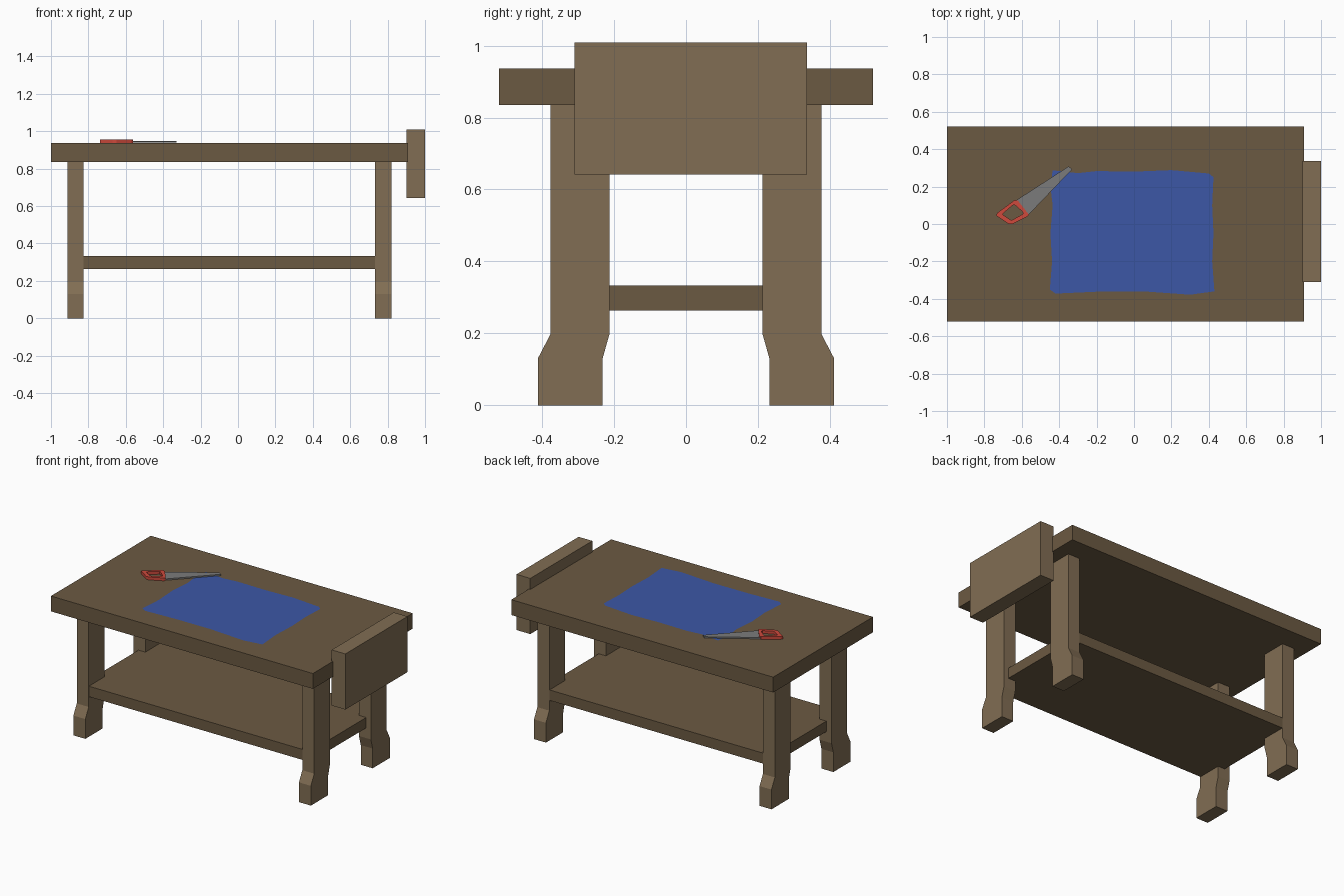
import bpy, bmesh

if "Cube" in bpy.data.objects:
    bpy.data.objects.remove(bpy.data.objects["Cube"])


def material(name, rgb):
    m = bpy.data.materials.new(name)
    m.diffuse_color = (*[(c / 255) ** 2.2 for c in rgb], 1)
    m.use_nodes = True
    m.node_tree.nodes["Principled BSDF"].inputs["Base Color"].default_value = m.diffuse_color
    return m


DARK = material("dark_wood", (107, 90, 68))
LIGHT = material("light_wood", (128, 109, 84))
BLUE = material("blue_paper", (62, 88, 165))
RED = material("red_handle", (205, 75, 62))
STEEL = material("steel", (122, 122, 122))


def finish(name, bm, mat):
    bmesh.ops.recalc_face_normals(bm, faces=bm.faces)
    me = bpy.data.meshes.new(name)
    bm.to_mesh(me)
    bm.free()
    me.materials.append(mat)
    ob = bpy.data.objects.new(name, me)
    bpy.context.collection.objects.link(ob)
    return ob


def prism(name, points, offset, mat):
    """Closed polygon swept along an offset vector."""
    bm = bmesh.new()
    face = bm.faces.new([bm.verts.new(p) for p in points])
    ext = bmesh.ops.extrude_face_region(bm, geom=[face], use_keep_orig=True)
    verts = [v for v in ext["geom"] if isinstance(v, bmesh.types.BMVert)]
    bmesh.ops.translate(bm, verts=verts, vec=offset)
    return finish(name, bm, mat)


def box(name, x, y, z, mat):
    pts = [(x[0], y[0], z[0]), (x[1], y[0], z[0]), (x[1], y[1], z[0]), (x[0], y[1], z[0])]
    return prism(name, pts, (0, 0, z[1] - z[0]), mat)


# Table top, shelf and end vise jaw
box("table_top", (-1, 0.91), (-0.52, 0.52), (0.835, 0.936), DARK)
box("shelf", (-0.875, 0.786), (-0.375, 0.375), (0.264, 0.333), DARK)
box("vise_jaw", (0.90, 1.0), (-0.31, 0.337), (0.642, 1.009), LIGHT)

# Legs with a kicked-out foot
profile = [(0.232, 0), (0.412, 0), (0.412, 0.13), (0.377, 0.197),
           (0.377, 0.84), (0.213, 0.84), (0.213, 0.197), (0.232, 0.13)]
for side, x in (("left", -0.912), ("right", 0.733)):
    for end, s in (("front", -1), ("back", 1)):
        prism(f"{end}_{side}_leg", [(x, s * y, z) for y, z in profile], (0.087, 0, 0), LIGHT)

# Sheet with slightly uneven edges
outline = [(-0.435, 0.287), (-0.3, 0.272), (-0.2, 0.283), (0.0, 0.28), (0.2, 0.288),
           (0.4, 0.27), (0.425, 0.25), (0.418, 0.1), (0.425, -0.05), (0.418, -0.2),
           (0.43, -0.36), (0.3, -0.378), (0.05, -0.36), (-0.2, -0.362), (-0.42, -0.372),
           (-0.45, -0.35), (-0.438, -0.2), (-0.447, -0.05), (-0.435, 0.1), (-0.447, 0.2)]
bm = bmesh.new()
bm.faces.new([bm.verts.new((x, y, 0.938)) for x, y in reversed(outline)])
finish("sheet", bm, BLUE)

# Saw blade
prism("saw_blade", [(x, y, 0.939) for x, y in
      [(-0.645, 0.12), (-0.625, 0.13), (-0.35, 0.308), (-0.33, 0.293), (-0.56, 0.053), (-0.58, 0.045)]],
      (0, 0, 0.009), STEEL)

# Saw handle: ring between outer and inner outlines
outer = [(-0.738, 0.046), (-0.73, 0.06), (-0.638, 0.128), (-0.62, 0.124),
         (-0.562, 0.05), (-0.57, 0.04), (-0.65, 0.0), (-0.67, 0.0)]
inner = [(-0.702, 0.05), (-0.698, 0.058), (-0.645, 0.103), (-0.635, 0.1),
         (-0.592, 0.062), (-0.595, 0.053), (-0.65, 0.022), (-0.66, 0.022)]
bm = bmesh.new()
rings = [[bm.verts.new((x, y, z)) for x, y in pts] for pts, z in
         ((outer, 0.937), (outer, 0.956), (inner, 0.956), (inner, 0.937))]
for a, b in zip(rings, rings[1:] + rings[:1]):
    for i in range(8):
        j = (i + 1) % 8
        bm.faces.new((a[i], a[j], b[j], b[i]))
finish("saw_handle", bm, RED)
